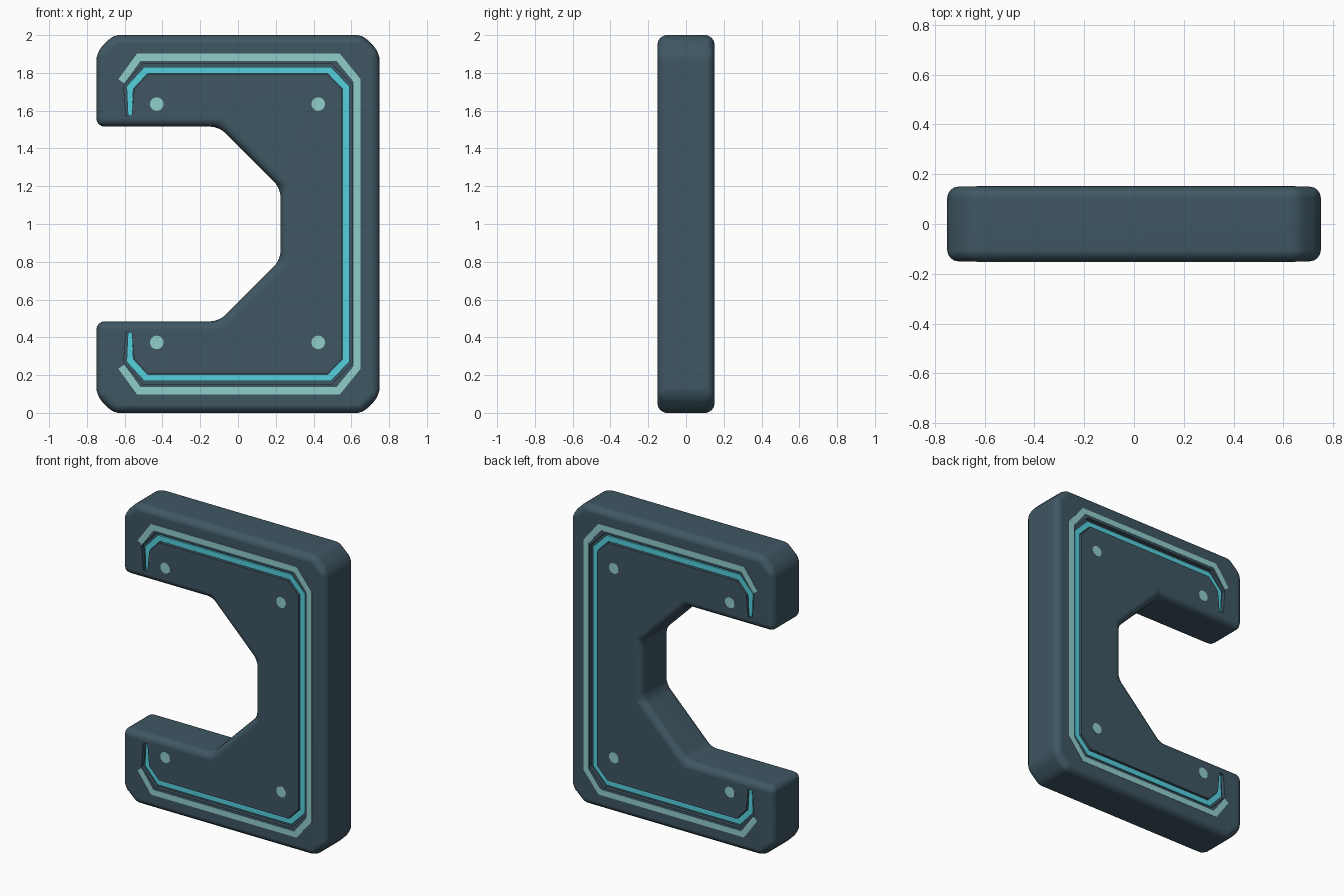
import bpy, bmesh, math
from mathutils import Vector

if "Cube" in bpy.data.objects:
    bpy.data.objects.remove(bpy.data.objects["Cube"])

def material(name, rgb):
    m = bpy.data.materials.new(name)
    m.diffuse_color = (*rgb, 1)
    m.use_nodes = True
    m.node_tree.nodes["Principled BSDF"].inputs["Base Color"].default_value = m.diffuse_color
    return m

SLATE = material("slate_blue", (0.050, 0.095, 0.125))
PALE = material("pale_teal", (0.28, 0.61, 0.60))
CYAN = material("bright_cyan", (0.09, 0.63, 0.73))

def make_object(name, bm, mat):
    bmesh.ops.recalc_face_normals(bm, faces=bm.faces)
    me = bpy.data.meshes.new(name)
    bm.to_mesh(me)
    bm.free()
    ob = bpy.data.objects.new(name, me)
    bpy.context.collection.objects.link(ob)
    me.materials.append(mat)
    return ob

def strip(name, half_path, width, end_width, y0, y1, mat, shift=0.0):
    """Mitred rectangular bar along a path mirrored about z = 1."""
    path = [Vector(p) for p in half_path]
    path += [Vector((p.x, 2.0 - p.y)) for p in reversed(path)]
    bm = bmesh.new()
    rings = []
    n = len(path)
    for i, p in enumerate(path):
        a = (p - path[i - 1]).normalized() if i else (path[1] - p).normalized()
        b = (path[i + 1] - p).normalized() if i < n - 1 else a
        na, nb = Vector((-a.y, a.x)), Vector((-b.y, b.x))
        m = (na + nb).normalized()
        m /= m.dot(na)
        h = (end_width if i in (0, n - 1) else width) / 2
        l, r = p + m * (shift + h), p + m * (shift - h)
        rings.append([bm.verts.new((q.x, y, q.y)) for q, y in
                      ((l, y0), (r, y0), (r, y1), (l, y1))])
    for s, t in zip(rings, rings[1:]):
        for k in range(4):
            bm.faces.new((s[k], s[(k + 1) % 4], t[(k + 1) % 4], t[k]))
    bm.faces.new(rings[0])
    bm.faces.new(rings[-1])
    return make_object(name, bm, mat)

# Body: C-shaped slab, lower half of outline mirrored about z = 1
top = [(0.75, 1.91), (0.66, 2.0), (-0.66, 2.0), (-0.75, 1.91),
       (-0.75, 1.515), (-0.10, 1.515), (0.225, 1.19)]
outline = top + [(x, 2.0 - z) for x, z in reversed(top)]
bm = bmesh.new()
face = bm.faces.new([bm.verts.new((x, -0.15, z)) for x, z in outline])
ext = bmesh.ops.extrude_face_region(bm, geom=[face])
bmesh.ops.translate(bm, vec=(0, 0.3, 0),
                    verts=[v for v in ext["geom"] if isinstance(v, bmesh.types.BMVert)])
body = make_object("body", bm, SLATE)
bev = body.modifiers.new("rounded_edges", "BEVEL")
bev.width, bev.segments = 0.045, 4
bev.limit_method, bev.angle_limit = "ANGLE", math.radians(30)

# Paths of the light groove and of the painted trim (upper half)
groove = [(-0.578, 1.575), (-0.578, 1.725), (-0.49, 1.82), (0.485, 1.82), (0.578, 1.725)]
trim = [(-0.618, 1.755), (-0.525, 1.883), (0.53, 1.883), (0.63, 1.76)]

cutters = []
for side, label in ((-1, "front"), (1, "back")):
    # Groove cutter and glowing strip on its floor
    cut = strip(label + "_groove_cutter", groove, 0.056, 0.03,
                side * 0.125, side * 0.17, SLATE)
    cut.hide_render = True
    cutters.append(cut)
    mod = body.modifiers.new(label + "_groove", "BOOLEAN")
    mod.operation, mod.solver, mod.object = "DIFFERENCE", "EXACT", cut
    strip(label + "_light_strip", groove, 0.036, 0.022,
          side * 0.120, side * 0.137, CYAN, shift=-0.006)
    # Painted trim around the groove
    strip(label + "_trim", trim, 0.038, 0.038, side * 0.147, side * 0.152, PALE)
    # Four round studs
    for x in (-0.43, 0.425):
        for z in (0.373, 1.635):
            bpy.ops.mesh.primitive_cylinder_add(
                vertices=20, radius=0.036, depth=0.005,
                location=(x, side * 0.1495, z), rotation=(math.pi / 2, 0, 0))
            stud = bpy.context.object
            stud.name = label + "_stud"
            stud.data.materials.append(PALE)

# Apply the cuts, then shade smoothly
bpy.ops.object.select_all(action="DESELECT")
bpy.context.view_layer.objects.active = body
body.select_set(True)
for mod in list(body.modifiers):
    bpy.ops.object.modifier_apply(modifier=mod.name)
for cut in cutters:
    bpy.data.objects.remove(cut)
bpy.ops.object.shade_smooth_by_angle(angle=math.radians(35))
wn = body.modifiers.new("even_shading", "WEIGHTED_NORMAL")
wn.keep_sharp = True
